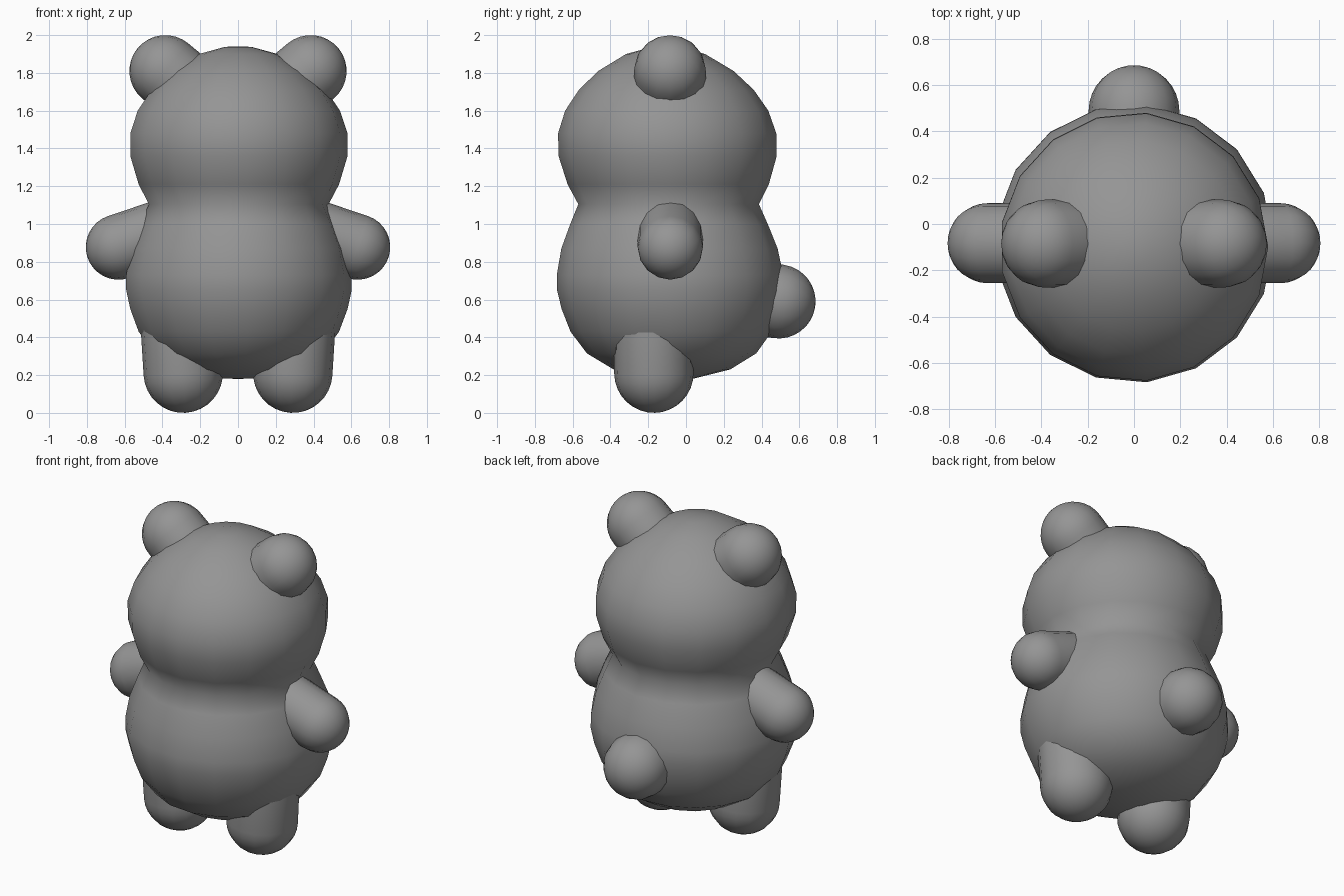
import bpy, bmesh
from math import sin, cos, pi, tau
from mathutils import Vector

cube = bpy.data.objects.get("Cube")
if cube:
    bpy.data.objects.remove(cube, do_unlink=True)

# Single plain colour
grey = bpy.data.materials.new("plain grey")
grey.use_nodes = True
colour = (0.3, 0.3, 0.3, 1)
grey.diffuse_color = colour
grey.node_tree.nodes["Principled BSDF"].inputs["Base Color"].default_value = colour


def lathe(name, profile, origin, axis, segments):
    """Turn (radius, height) points about an axis, closing both poles."""
    bm = bmesh.new()
    axis = Vector(axis).normalized()
    helper = Vector((1, 0, 0)) if abs(axis.x) < 0.8 else Vector((0, 1, 0))
    u = (helper - axis * helper.dot(axis)).normalized()
    v = axis.cross(u)
    base = Vector(origin)
    rings = []
    for r, h in profile:
        centre = base + axis * h
        if r == 0:
            rings.append([bm.verts.new(centre)] * segments)
        else:
            rings.append([bm.verts.new(centre + r * (u * cos(tau * i / segments) + v * sin(tau * i / segments)))
                          for i in range(segments)])
    for a, b in zip(rings, rings[1:]):
        for i in range(segments):
            j = (i + 1) % segments
            corners = list(dict.fromkeys((a[i], a[j], b[j], b[i])))
            bm.faces.new(corners)
    bmesh.ops.recalc_face_normals(bm, faces=bm.faces)
    for f in bm.faces:
        f.smooth = True
    mesh = bpy.data.meshes.new(name)
    bm.to_mesh(mesh)
    bm.free()
    mesh.materials.append(grey)
    obj = bpy.data.objects.new(name, mesh)
    bpy.context.collection.objects.link(obj)
    return obj


def capsule(name, tip, root, radius, segments=16, steps=8):
    """Rounded limb: hemisphere round the tip centre, running to the root."""
    tip, root = Vector(tip), Vector(root)
    length = (root - tip).length
    arc = [(radius * sin(pi / 2 * k / steps), -radius * cos(pi / 2 * k / steps)) for k in range(steps + 1)]
    arc[0] = (0, -radius)
    far = [(r, length - h) for r, h in reversed(arc)]
    return lathe(name, arc + far, tip, root - tip, segments)


# Head and body in one turned shape with a pinched neck
body_profile = [(0, 0.18), (0.12, 0.183), (0.31, 0.23), (0.45, 0.315), (0.535, 0.43),
                (0.58, 0.55), (0.602, 0.65), (0.602, 0.73), (0.575, 0.87), (0.525, 1.0),
                (0.48, 1.105), (0.535, 1.21), (0.58, 1.36), (0.58, 1.48), (0.54, 1.6),
                (0.465, 1.71), (0.36, 1.81), (0.21, 1.9), (0.07, 1.938), (0, 1.94)]
body = lathe("body_and_head", body_profile, (0, 0, 0), (0, 0, 1), 17)
for vert in body.data.vertices:
    vert.co.y -= 0.07 + 0.02 * vert.co.z

# Paired limbs and ears
for side, s in (("left", 1), ("right", -1)):
    capsule(side + "_ear", (s * 0.385, -0.085, 1.81), (s * 0.3, -0.085, 1.74), 0.19)
    capsule(side + "_arm", (s * 0.633, -0.083, 0.878), (s * 0.3, -0.083, 0.99), 0.173)
    capsule(side + "_leg", (s * 0.29, -0.17, 0.21), (s * 0.305, -0.175, 0.45), 0.21)

# Round tail
capsule("tail", (0, 0.49, 0.59), (0, 0.35, 0.61), 0.196)
